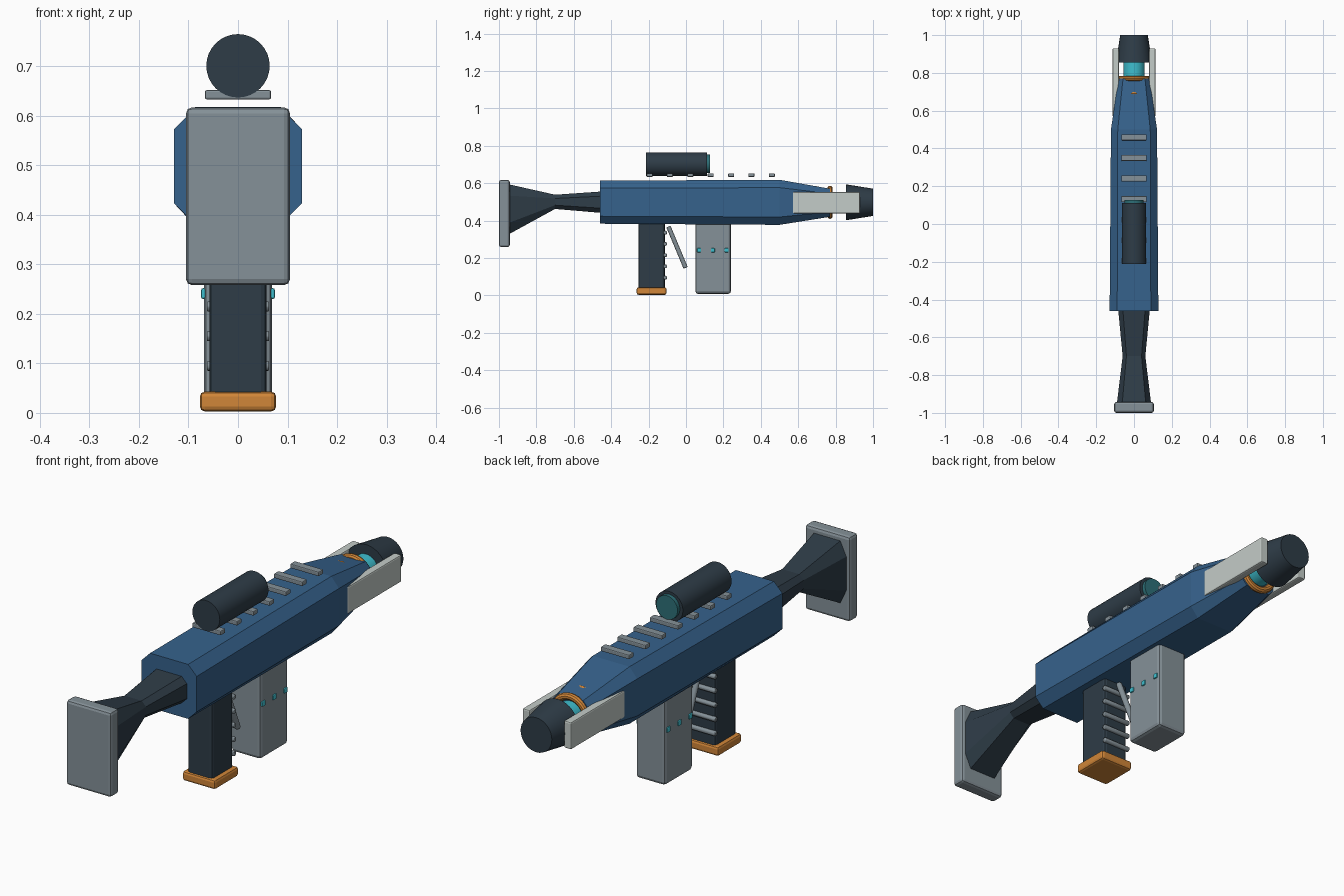
import bpy, bmesh, math
from mathutils import Vector

if "Cube" in bpy.data.objects:
    bpy.data.objects.remove(bpy.data.objects["Cube"])


def material(name, r, g, b):
    m = bpy.data.materials.new(name)
    lin = [((c / 255 + 0.055) / 1.055) ** 2.4 for c in (r, g, b)]
    m.diffuse_color = (*lin, 1)
    m.use_nodes = True
    m.node_tree.nodes["Principled BSDF"].inputs["Base Color"].default_value = m.diffuse_color
    return m


BLUE = material("body blue", 54, 98, 140)
DARK = material("dark slate", 46, 60, 71)
GREY = material("mid grey", 133, 145, 152)
PALE = material("pale grey", 196, 204, 200)
ORANGE = material("orange", 209, 134, 56)
CYAN = material("cyan", 62, 190, 206)
TEAL = material("lens teal", 45, 112, 120)

AXIS_Z = 0.4975  # height of the bore line


def finish(bm, name, mat, smooth=False, bevel=0):
    bmesh.ops.recalc_face_normals(bm, faces=bm.faces)
    mesh = bpy.data.meshes.new(name)
    bm.to_mesh(mesh)
    bm.free()
    ob = bpy.data.objects.new(name, mesh)
    bpy.context.collection.objects.link(ob)
    mesh.materials.append(mat)
    if bevel:
        mod = ob.modifiers.new("Bevel", 'BEVEL')
        mod.width, mod.segments = bevel, 2
    if smooth:
        bpy.context.view_layer.objects.active = ob
        ob.select_set(True)
        bpy.ops.object.shade_smooth_by_angle(angle=math.radians(35))
        ob.select_set(False)
    return ob


def box(name, mat, x, y, z, bevel=0.01):
    """Box from (min, max) pairs on each axis."""
    bm = bmesh.new()
    bmesh.ops.create_cube(bm, size=1)
    for v in bm.verts:
        for i, (lo, hi) in enumerate((x, y, z)):
            v.co[i] = hi if v.co[i] > 0 else lo
    return finish(bm, name, mat, bevel=bevel)


def rod(name, mat, a, b, r1, r2=None, sides=32, bevel=0):
    """Cylinder or cone between two points."""
    a, b = Vector(a), Vector(b)
    bm = bmesh.new()
    bmesh.ops.create_cone(bm, cap_ends=True, segments=sides, radius1=r1,
                          radius2=r1 if r2 is None else r2, depth=(b - a).length)
    rot = (b - a).to_track_quat('Z', 'Y')
    for v in bm.verts:
        v.co = rot @ v.co + (a + b) / 2
    return finish(bm, name, mat, smooth=True, bevel=bevel)


def ring(name, mat, y, major, minor, n=32, k=10):
    """Torus around the bore line."""
    bm = bmesh.new()
    loops = []
    for i in range(n):
        a = 2 * math.pi * i / n
        loop = []
        for j in range(k):
            b = 2 * math.pi * j / k
            r = major + minor * math.cos(b)
            loop.append(bm.verts.new((r * math.cos(a), y + minor * math.sin(b),
                                      AXIS_Z + r * math.sin(a))))
        loops.append(loop)
    for i in range(n):
        p, q = loops[i], loops[(i + 1) % n]
        for j in range(k):
            m = (j + 1) % k
            bm.faces.new((p[j], p[m], q[m], q[j]))
    return finish(bm, name, mat, smooth=True)


def loft(name, mat, stations):
    """Chamfered box sections: (y, half width, bottom, top, chamfer x, chamfer z)."""
    bm = bmesh.new()
    loops = []
    for y, w, lo, hi, cx, cz in stations:
        pts = [(w, lo + cz), (w, hi - cz), (w - cx, hi), (cx - w, hi),
               (-w, hi - cz), (-w, lo + cz), (cx - w, lo), (w - cx, lo)]
        loops.append([bm.verts.new((px, y, pz)) for px, pz in pts])
    for p, q in zip(loops, loops[1:]):
        for j in range(8):
            m = (j + 1) % 8
            bm.faces.new((p[j], p[m], q[m], q[j]))
    bm.faces.new(loops[0])
    bm.faces.new(loops[-1])
    return finish(bm, name, mat)


# Main housing and shoulder stock
loft("housing", BLUE, [(-0.46, 0.129, 0.383, 0.613, 0.04, 0.04),
                       (0.50, 0.122, 0.377, 0.618, 0.036, 0.042),
                       (0.77, 0.082, 0.420, 0.570, 0.024, 0.026)])
loft("stock", DARK, [(-0.945, 0.09, 0.328, 0.593, 0.028, 0.06),
                     (-0.70, 0.06, 0.462, 0.538, 0.02, 0.02),
                     (-0.44, 0.085, 0.440, 0.556, 0.025, 0.025)])
box("butt_plate", GREY, (-0.105, 0.105), (-1.0, -0.942), (0.258, 0.617), 0.012)

# Front end: core, rings, muzzle and side fins
rod("barrel_core", CYAN, (0, 0.70, AXIS_Z), (0, 0.88, AXIS_Z), 0.056)
for i, y in enumerate((0.69, 0.77)):
    ring(f"barrel_ring_{i + 1}", ORANGE, y, 0.074, 0.0145)
rod("muzzle", DARK, (0, 0.855, AXIS_Z), (0, 1.0, AXIS_Z), 0.096, 0.073)
for side, s in (("left", -1), ("right", 1)):
    box(f"fin_{side}", PALE, sorted((s * 0.08, s * 0.114)), (0.57, 0.93),
        (0.438, 0.553), 0.006)

# Top rail blocks and sight
for i in range(7):
    y = -0.195 + i * 0.109
    box(f"rail_block_{i + 1}", GREY, (-0.067, 0.067), (y - 0.016, y + 0.016),
        (0.633, 0.652), 0.004)
rod("sight_tube", DARK, (0, -0.213, 0.701), (0, 0.112, 0.701), 0.064)
rod("sight_lens", TEAL, (0, 0.105, 0.703), (0, 0.128, 0.703), 0.05)

# Hand grip with ribs and base
box("grip", DARK, (-0.058, 0.058), (-0.255, -0.113), (0.03, 0.40), 0.012)
box("grip_base", ORANGE, (-0.077, 0.077), (-0.264, -0.104), (0.003, 0.043), 0.01)
for i in range(5):
    z = 0.095 + i * 0.06
    rod(f"grip_rib_{i + 1}", GREY, (-0.063, -0.111, z), (0.063, -0.111, z),
        0.0105, sides=12, bevel=0.003)

# Trigger
rod("trigger", GREY, (0, -0.094, 0.368), (0, -0.002, 0.147), 0.012, sides=16, bevel=0.004)

# Magazine with indicator studs
box("magazine", GREY, (-0.069, 0.069), (0.05, 0.24), (0.008, 0.41), 0.014)
for s in (-1, 1):
    for i in range(3):
        y = 0.07 + i * 0.0735
        box(f"indicator_{'left' if s < 0 else 'right'}_{i + 1}", CYAN,
            sorted((s * 0.06, s * 0.0745)), (y - 0.011, y + 0.011),
            (0.23, 0.252), 0.004)
